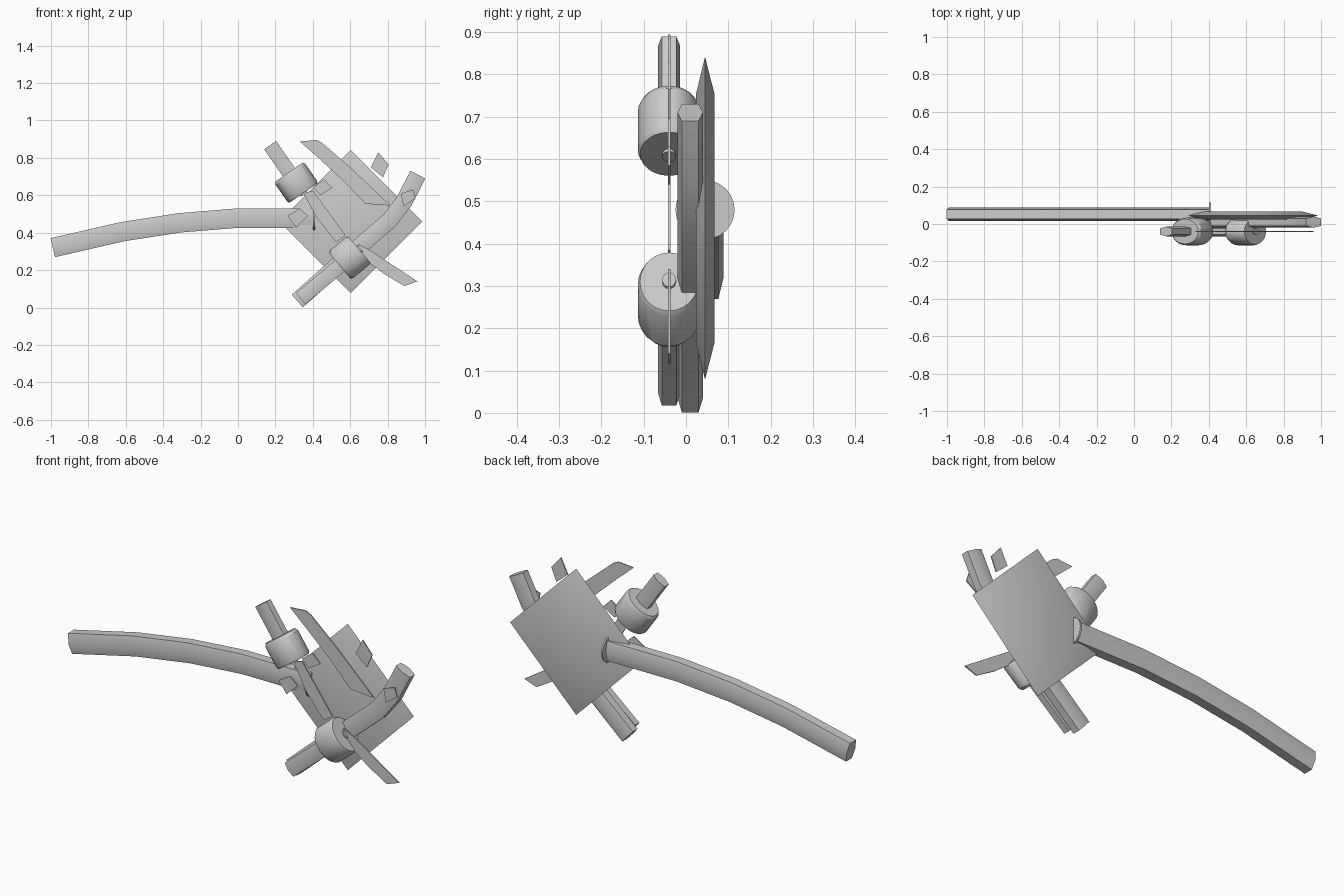
import bpy, bmesh, math
from mathutils import Vector

if "Cube" in bpy.data.objects:
    bpy.data.objects.remove(bpy.data.objects["Cube"])

# hexagonal bar section: (in-plane, depth) fractions
HEX = [(1, -0.66), (1, 0.66), (0, 1), (-1, 0.66), (-1, -0.66), (0, -1)]
ROUND = [(math.cos(i * math.tau / 24), math.sin(i * math.tau / 24)) for i in range(24)]


def finish(bm, name, smooth=True):
    bmesh.ops.recalc_face_normals(bm, faces=bm.faces)
    me = bpy.data.meshes.new(name)
    bm.to_mesh(me)
    bm.free()
    ob = bpy.data.objects.new(name, me)
    bpy.context.collection.objects.link(ob)
    if smooth:
        bpy.ops.object.select_all(action='DESELECT')
        ob.select_set(True)
        bpy.context.view_layer.objects.active = ob
        bpy.ops.object.shade_smooth_by_angle(angle=math.radians(30))
    return ob


def sweep(name, path, y, half, depth, section=HEX, scales=None):
    """Sweep a section along an (x, z) path lying in the plane at depth y."""
    bm = bmesh.new()
    pts = [Vector(p) for p in path]
    rings = []
    for i, p in enumerate(pts):
        t = (pts[min(i + 1, len(pts) - 1)] - pts[max(i - 1, 0)]).normalized()
        n = Vector((-t.y, t.x))
        s = scales[i] if scales else 1
        rings.append([bm.verts.new((p.x + n.x * a * half * s, y + b * depth * s,
                                    p.y + n.y * a * half * s)) for a, b in section])
    k = len(section)
    for r0, r1 in zip(rings, rings[1:]):
        for j in range(k):
            bm.faces.new((r0[j], r0[(j + 1) % k], r1[(j + 1) % k], r1[j]))
    bm.faces.new(rings[0])
    bm.faces.new(rings[-1])
    return finish(bm, name)


def sheet(name, outline, y=-0.04, thick=0.006):
    """Thin flat piece from an (x, z) outline."""
    bm = bmesh.new()
    a = [bm.verts.new((x, y - thick / 2, z)) for x, z in outline]
    b = [bm.verts.new((x, y + thick / 2, z)) for x, z in outline]
    bm.faces.new(a)
    bm.faces.new(b)
    for i in range(len(a)):
        j = (i + 1) % len(a)
        bm.faces.new((a[i], a[j], b[j], b[i]))
    return finish(bm, name, False)


# long curved handle and its collar disk
sweep("handle", [(-0.99, 0.32), (-0.62, 0.405), (-0.31, 0.453), (0, 0.478), (0.405, 0.478)],
      0.052, 0.052, 0.037)
sweep("collar_disk", [(0.402, 0.48), (0.411, 0.48)], 0.045, 0.07, 0.07, ROUND)

# square back plate with sharpened rim
bm = bmesh.new()
rings = []
for r, y in ((0.295, 0.024), (0.382, 0.045), (0.295, 0.067)):
    rings.append([bm.verts.new((0.603 + r * dx, y, 0.46 + r * dz))
                  for dx, dz in ((1, 0), (0, 1), (-1, 0), (0, -1))])
for r0, r1 in zip(rings, rings[1:]):
    for j in range(4):
        bm.faces.new((r0[j], r0[(j + 1) % 4], r1[(j + 1) % 4], r1[j]))
bm.faces.new(rings[0])
bm.faces.new(rings[-1])
finish(bm, "back_plate")

# bent cross bar
sweep("cross_bar", [(0.317, 0.035), (0.5, 0.197), (0.67, 0.345), (0.81, 0.465),
                    (0.89, 0.57), (0.961, 0.71)], 0.01, 0.045, 0.03)

# two knobs, each on a hexagonal shaft
for side, end, cap in (("upper", (0.172, 0.868), (0.35, 0.612)),
                       ("lower", (0.335, 0.047), (0.648, 0.31))):
    e, c = Vector(end), Vector(cap)
    d = (c - e).normalized()
    sweep(side + "_shaft", [e, c - d * 0.06], -0.04, 0.039, 0.026)
    sweep(side + "_knob", [c - d * t for t in (0.136, 0.122, 0.012, 0)],
          -0.04, 0.097, 0.074, ROUND, (0.9, 1, 1, 0.93))
    sweep(side + "_stub", [c - d * 0.02, c + d * 0.008], -0.04, 0.022, 0.016, ROUND)

# thin blades
sheet("long_blade", [(0.33, 0.888), (0.42, 0.9 - 0.005), (0.45, 0.88), (0.6, 0.75),
                     (0.815, 0.545), (0.68, 0.555), (0.56, 0.68), (0.43, 0.8)])
sheet("lower_blade", [(0.64, 0.34), (0.70, 0.31), (0.96, 0.14), (0.89, 0.115),
                      (0.78, 0.18), (0.66, 0.27)])
sheet("link_strip", [(0.35, 0.61), (0.40, 0.625), (0.47, 0.53), (0.575, 0.385),
                     (0.525, 0.35), (0.42, 0.48)])

# small diamond flakes
for i, pts in enumerate([
        [(0.71, 0.75), (0.75, 0.83), (0.805, 0.765), (0.775, 0.695)],
        [(0.87, 0.61), (0.935, 0.63), (0.95, 0.585), (0.885, 0.54)],
        [(0.40, 0.64), (0.46, 0.685), (0.505, 0.64), (0.44, 0.60)],
        [(0.265, 0.49), (0.33, 0.53), (0.375, 0.49), (0.31, 0.43)]]):
    sheet("flake_%d" % (i + 1), pts)
